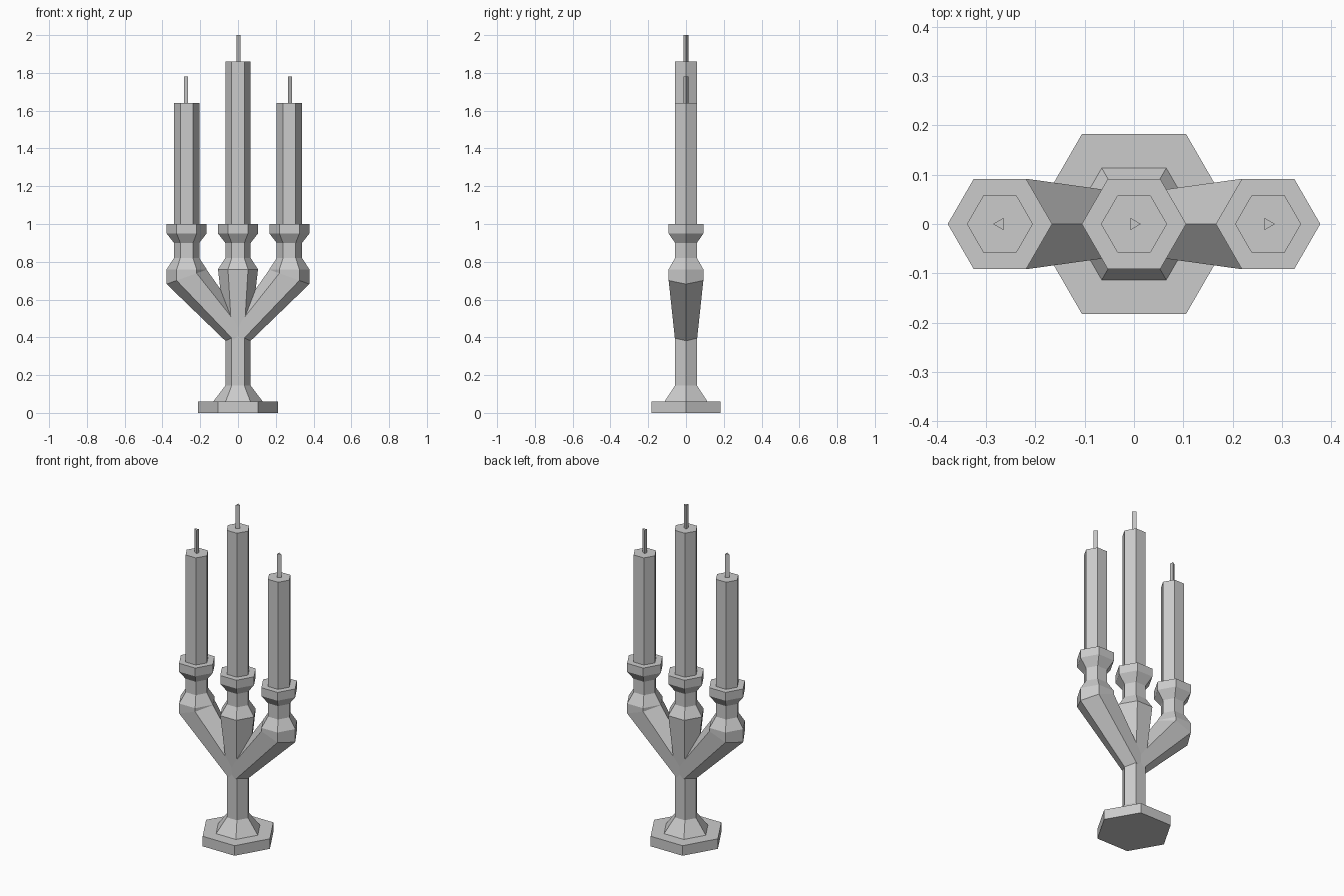
import bpy
import bmesh
import math

cube = bpy.data.objects.get("Cube")
if cube:
    bpy.data.objects.remove(cube, do_unlink=True)

# One plain metal colour
grey = bpy.data.materials.new("light grey")
grey.use_nodes = True
colour = (0.6, 0.6, 0.6, 1)
grey.diffuse_color = colour
grey.node_tree.nodes["Principled BSDF"].inputs["Base Color"].default_value = colour


def loft(name, rings, sides=6, flip=1):
    """Skin rings of (x, z, radius, tilt); tilt is a tuple (run, rise) of the ring plane."""
    bm = bmesh.new()
    loops = []
    for x, z, r, (run, rise) in rings:
        loop = []
        for i in range(sides):
            a = math.tau * i / sides
            u = r * math.cos(a)
            loop.append(bm.verts.new((flip * (x + u * run), r * math.sin(a), z + u * rise)))
        loops.append(loop)
    for low, high in zip(loops, loops[1:]):
        for i in range(sides):
            j = (i + 1) % sides
            bm.faces.new((low[i], low[j], high[j], high[i]))
    bm.faces.new(loops[0])
    bm.faces.new(loops[-1])
    bmesh.ops.recalc_face_normals(bm, faces=bm.faces)
    mesh = bpy.data.meshes.new(name)
    bm.to_mesh(mesh)
    bm.free()
    mesh.materials.append(grey)
    obj = bpy.data.objects.new(name, mesh)
    bpy.context.collection.objects.link(obj)
    return obj


FLAT = (1, 0)
THIN, WIDE, SPREAD = 0.067, 0.106, 0.272


def column(x, profile):
    return [(x, z, r, FLAT) for r, z in profile]


# Bulge, neck and cup shared by all three holders
holder = [(WIDE, 0.76), (THIN, 0.82), (THIN, 0.9), (WIDE, 0.95), (WIDE, 1.0)]


def candle(side, x, top, flip=1):
    loft(side + "_candle", column(x, [(THIN, 0.99), (THIN, top)]), 6, flip)
    loft(side + "_wick", column(x, [(0.014, top - 0.01), (0.014, top + 0.14)]), 3, flip)


# Foot, stem and central holder
loft("foot", column(0, [(0.211, 0), (0.211, 0.06)]))
loft("stem", column(0, [(0.131, 0.06), (THIN, 0.145), (THIN, 0.43)] + holder))
candle("centre", 0, 1.86)

# Side arms: angled root, mitred elbow, then the upright holder
for side, flip in (("left", 1), ("right", -1)):
    root = (0, 0.41, THIN, (0.68, -0.73))
    elbow = (SPREAD, 0.72, WIDE, (1, -0.36))
    loft(side + "_arm", [root, elbow] + column(SPREAD, holder), 6, flip)
    candle(side, SPREAD, 1.64, flip)
